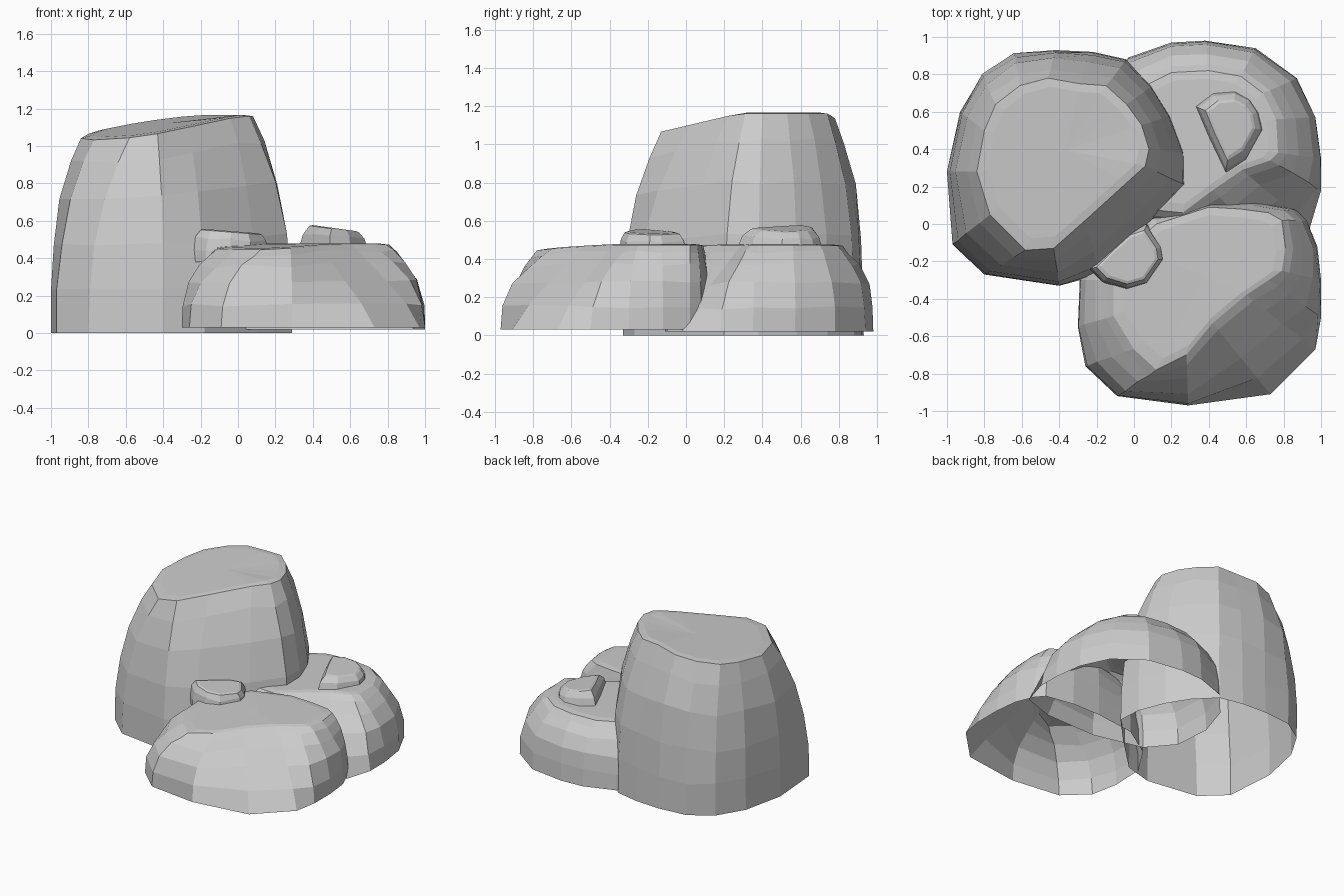
import bpy, random
from mathutils import Vector

random.seed(4)


def rock(name, pairs, z0, top_z, levels, jitter=0.006):
    """Open-bottomed faceted rock: pairs of (base x, y, top x, y), bulging sides, sloped cap."""
    n = len(pairs)
    verts, faces = [], []
    for k, t in enumerate(levels):
        for bx, by, tx, ty in pairs:
            b, c = Vector((bx, by)), Vector((tx, ty))
            # long slopes stay flat, short ones bulge
            power = max(1.15, 4.1 - 6.0 * (b - c).length)
            p = b.lerp(c, t ** power)
            z = z0 + (top_z(tx, ty) - z0) * t
            if 0 < k < len(levels) - 1:
                z += random.uniform(-jitter, jitter) * 2
                p *= 1 + random.uniform(-jitter, jitter)
            verts.append((p.x, p.y, z))
    for k in range(len(levels) - 1):
        for i in range(n):
            j = (i + 1) % n
            faces.append((k * n + i, k * n + j, (k + 1) * n + j, (k + 1) * n + i))
    # cap: rim to a slightly raised inner ring, then a fan
    cx = sum(p[2] for p in pairs) / n
    cy = sum(p[3] for p in pairs) / n
    rim = (len(levels) - 1) * n
    for p in pairs:
        x, y = cx + (p[2] - cx) * 0.88, cy + (p[3] - cy) * 0.88
        verts.append((x, y, top_z(x, y) + 0.006))
    verts.append((cx, cy, top_z(cx, cy) + 0.006))
    for i in range(n):
        j = (i + 1) % n
        faces.append((rim + i, rim + j, rim + n + j, rim + n + i))
        faces.append((rim + n + i, rim + n + j, rim + 2 * n))
    mesh = bpy.data.meshes.new(name)
    mesh.from_pydata(verts, [], faces)
    mesh.update()
    obj = bpy.data.objects.new(name, mesh)
    bpy.context.collection.objects.link(obj)
    return obj


def shrunk(outline, f):
    """Pair an outline with a scaled copy of itself for the top."""
    cx = sum(p[0] for p in outline) / len(outline)
    cy = sum(p[1] for p in outline) / len(outline)
    return [(x, y, cx + (x - cx) * f, cy + (y - cy) * f) for x, y in outline]


# Tall boulder at the back left
tall = [
    (0.29, 0.20, 0.06, 0.31), (0.28, 0.38, 0.08, 0.40), (0.20, 0.58, 0.04, 0.53),
    (0.10, 0.74, -0.04, 0.64), (-0.04, 0.88, -0.15, 0.74), (-0.22, 0.92, -0.29, 0.75),
    (-0.42, 0.93, -0.46, 0.78), (-0.64, 0.91, -0.61, 0.74), (-0.81, 0.80, -0.74, 0.64),
    (-0.93, 0.60, -0.80, 0.50), (-1.00, 0.28, -0.84, 0.28), (-0.97, -0.11, -0.77, 0.05),
    (-0.80, -0.27, -0.58, -0.14), (-0.40, -0.33, -0.43, -0.13), (-0.18, -0.27, -0.26, 0.02),
    (0.10, 0.00, -0.04, 0.22)]
rock("tall_boulder", tall, 0.0,
     lambda x, y: min(1.16, 1.11 + 0.14 * (x + 0.36) + 0.08 * (y - 0.3)),
     (0, 0.22, 0.45, 0.69, 0.88, 1))

# Low boulder at the front right
low_top = lambda x, y: min(0.472, 0.445 + 0.03 * (x + 0.13) + 0.04 * (y + 0.6))
low_levels = (0, 0.28, 0.55, 0.78, 0.92, 1)
front = [
    (1.00, -0.30, 0.79, -0.25), (0.98, -0.12, 0.81, -0.13), (0.92, 0.02, 0.79, 0.02),
    (0.87, 0.08, 0.72, 0.06), (0.65, 0.12, 0.57, 0.08), (0.42, 0.12, 0.40, 0.09),
    (0.10, 0.08, 0.12, 0.00), (-0.15, -0.08, -0.03, -0.13), (-0.29, -0.30, -0.11, -0.30),
    (-0.30, -0.55, -0.11, -0.49), (-0.26, -0.76, 0.00, -0.67), (-0.09, -0.92, 0.12, -0.78),
    (0.29, -0.97, 0.28, -0.70), (0.73, -0.91, 0.42, -0.53), (0.97, -0.67, 0.60, -0.38),
    (1.00, -0.50, 0.72, -0.30)]
rock("front_boulder", front, 0.03, low_top, low_levels)

# Low boulder at the back right
back = [
    (1.00, 0.35, 0.77, 0.38), (0.97, 0.57, 0.76, 0.56), (0.87, 0.78, 0.69, 0.70),
    (0.65, 0.94, 0.57, 0.79), (0.38, 0.98, 0.40, 0.82), (0.20, 0.97, 0.20, 0.81),
    (-0.03, 0.89, 0.04, 0.73), (-0.20, 0.70, -0.05, 0.58), (-0.28, 0.45, -0.10, 0.38),
    (-0.26, 0.17, -0.05, 0.20), (-0.10, -0.02, 0.06, 0.08), (0.28, -0.11, 0.26, 0.06),
    (0.70, -0.10, 0.42, 0.18), (0.94, -0.02, 0.58, 0.29), (1.00, 0.18, 0.73, 0.34)]
rock("back_boulder", back, 0.02, lambda x, y: 0.465 + 0.01 * x, low_levels)

# Two pebbles resting on the low boulders
pebble_a = [(0.15, -0.12), (0.07, 0.00), (-0.02, -0.03), (-0.13, -0.13), (-0.24, -0.24),
            (-0.17, -0.31), (-0.04, -0.35), (0.07, -0.32), (0.16, -0.19)]
rock("front_pebble", shrunk(pebble_a, 0.82), 0.38,
     lambda x, y: 0.54 - 0.08 * (x + 0.05), (0, 0.4, 0.75, 1), 0.004)

pebble_b = [(0.69, 0.50), (0.67, 0.60), (0.62, 0.67), (0.54, 0.71), (0.42, 0.70),
            (0.33, 0.63), (0.40, 0.46), (0.49, 0.27), (0.60, 0.34)]
rock("back_pebble", shrunk(pebble_b, 0.74), 0.40,
     lambda x, y: 0.56 - 0.14 * (x - 0.48), (0, 0.4, 0.75, 1), 0.004)
